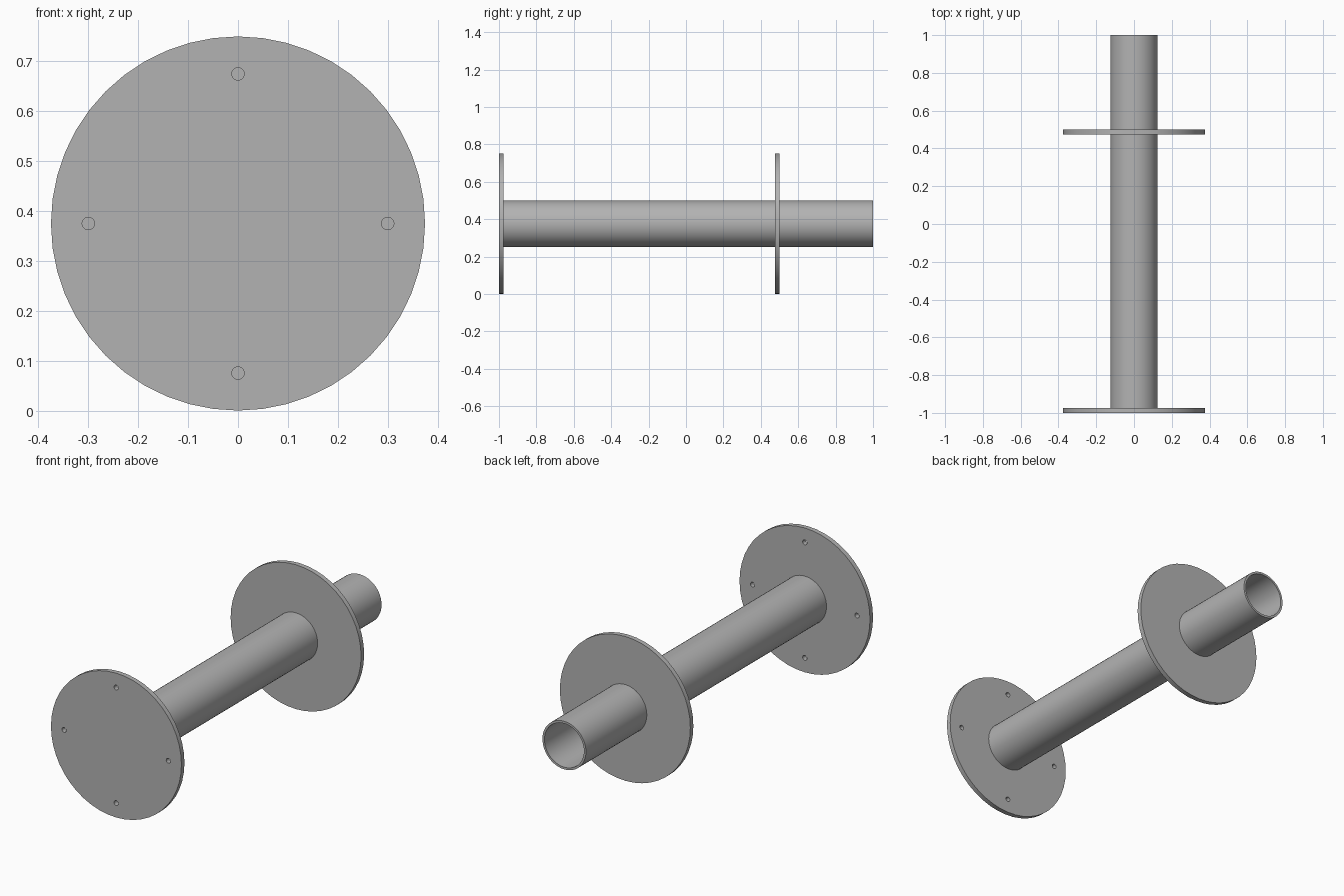
import bpy
import math
from mathutils import Vector

cube = bpy.data.objects.get("Cube")
if cube:
    bpy.data.objects.remove(cube, do_unlink=True)

AXIS_Z = 0.375
PLATE_R = 0.375
TUBE_R = 0.125
BORE_R = 0.1135
THICK = 0.025

steel = bpy.data.materials.new("grey steel")
steel.use_nodes = True
grey = (0.45, 0.45, 0.45, 1)
steel.diffuse_color = grey
steel.node_tree.nodes["Principled BSDF"].inputs["Base Color"].default_value = grey


def cylinder(name, radius, y0, y1, x=0, z=AXIS_Z, sides=48):
    """Cylinder lying along y."""
    bpy.ops.mesh.primitive_cylinder_add(
        vertices=sides, radius=radius, depth=y1 - y0,
        location=(x, (y0 + y1) / 2, z), rotation=(math.pi / 2, 0, 0))
    obj = bpy.context.object
    obj.name = name
    obj.data.materials.append(steel)
    return obj


def cut(obj, cutter):
    """Subtract the cutter, then discard it."""
    mod = obj.modifiers.new("cut", "BOOLEAN")
    mod.operation = "DIFFERENCE"
    mod.solver = "EXACT"
    mod.object = cutter
    bpy.context.view_layer.objects.active = obj
    bpy.ops.object.modifier_apply(modifier=mod.name)
    bpy.data.objects.remove(cutter, do_unlink=True)


# Mounting plate with four bolt holes
plate = cylinder("mounting_plate", PLATE_R, -1, -1 + THICK)
for i in range(4):
    a = i * math.pi / 2
    cut(plate, cylinder("bolt_hole", 0.0125, -1.1, -0.9,
                        0.3 * math.cos(a), AXIS_Z + 0.3 * math.sin(a), 24))

# Hollow tube, open at the back
tube = cylinder("tube", TUBE_R, -1 + THICK, 1)
cut(tube, cylinder("bore", BORE_R, -1.1, 1.1))

# Flange ring around the tube
flange = cylinder("flange", PLATE_R, 0.5 - THICK, 0.5)
cut(flange, cylinder("flange_bore", TUBE_R, 0.4, 0.6))

# Smooth round sides, sharp rims
for obj in (plate, tube, flange):
    bpy.ops.object.select_all(action="DESELECT")
    obj.select_set(True)
    bpy.context.view_layer.objects.active = obj
    bpy.ops.object.shade_smooth_by_angle(angle=math.radians(30))
